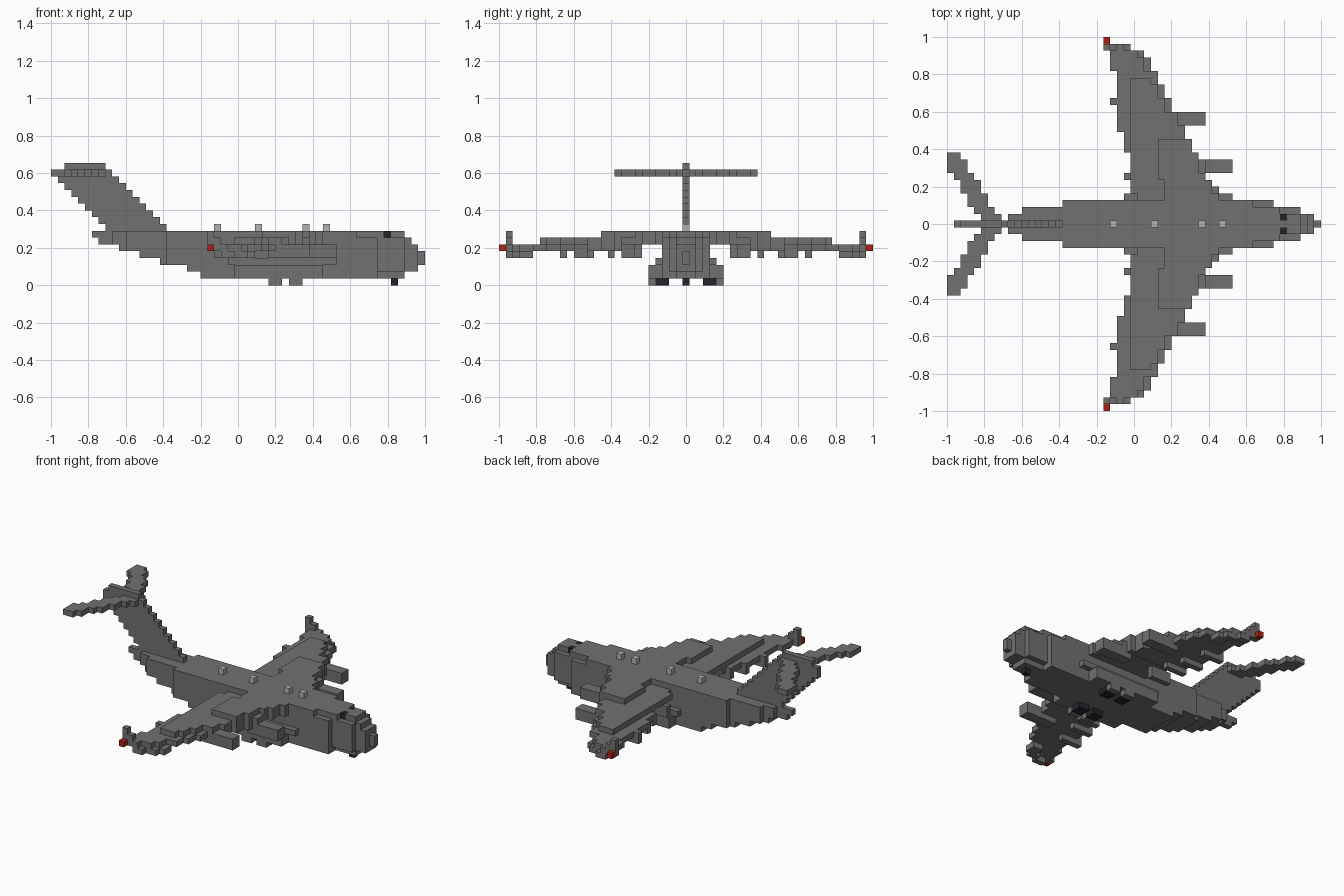
import bpy
import bmesh
from mathutils import Vector

UNIT = 2 / 55          # edge of one building block
taken = {}             # every filled block -> part name
parts = {}             # part name -> material

if "Cube" in bpy.data.objects:
    bpy.data.objects.remove(bpy.data.objects["Cube"])


def material(name, colour):
    mat = bpy.data.materials.new(name)
    mat.diffuse_color = (*colour, 1)
    mat.use_nodes = True
    mat.node_tree.nodes["Principled BSDF"].inputs["Base Color"].default_value = (*colour, 1)
    return mat


grey = material("hull grey", (0.165, 0.165, 0.165))
pale = material("pale grey", (0.45, 0.45, 0.45))
dark = material("near black", (0.017, 0.017, 0.024))
red = material("light red", (0.42, 0.018, 0.006))


def fill(part, mat, x, y, z):
    """Fill a block range, mirrored across the centre line."""
    parts[part] = mat
    for i in range(*x):
        for j in range(*y):
            for k in range(*z):
                taken[i, j, k] = taken[i, -j, k] = part


def step(j, table):
    """First value whose limit is at or above j."""
    return next(value for limit, value in table if j <= limit)


# Fuselage: each layer has its own start and end, tapered in plan
starts = [22, 20, 16, 13, 10, 7, 6]
ends = [52, 54, 55, 55, 54, 53, 52]
for k, (start, end) in enumerate(zip(starts, ends), 1):
    for i in range(start, end):
        half = step(i, [(8, 0), (10, 1), (16, 2), (47, 3), (51, 2), (53, 1), (54, 0)])
        if k == 7 and i >= 45:
            half = min(half, 2 if i < 49 else 1)
        if k == 1 and i >= 48:
            half = min(half, 1)
        fill("fuselage", grey, (i, i + 1), (0, half + 1), (k, k + 1))

# Wheel housings
fill("wheel_housing", grey, (27, 40), (4, 6), (1, 3))
fill("wheel_housing", grey, (26, 42), (4, 5), (3, 4))

# Drooping wings: leading and trailing edges stepped along the span
LEAD = [(4, 40), (6, 39), (7, 38), (10, 37), (12, 36), (14, 35), (16, 34),
        (18, 33), (20, 32), (22, 31), (24, 30), (25, 29), (26, 27)]
TRAIL = [(4, 28), (11, 27), (14, 26), (22, 25), (25, 24), (26, 23)]
for j in range(4, 27):
    lead, trail = step(j, LEAD), step(j, TRAIL)
    row = (j, j + 1)
    if j <= 12:
        fill("wing", grey, (32 if j <= 6 else 31, lead), row, (7, 8))
    if j <= 21:
        front = lead if j <= 16 else lead - 1
        fill("wing", grey, (max(trail, 27), front), row, (6, 7))
    if j >= 10:
        fill("wing", grey, (trail, lead - (j > 22)), row, (5, 6))
    if j >= 23:
        fill("wing", grey, (lead - 2, lead), row, (4, 5))

# Upturned wing ends with red lights
fill("winglet", grey, (23, 25), (26, 27), (6, 7))
fill("winglet", grey, (23, 24), (26, 27), (7, 8))
fill("wingtip_light", red, (23, 24), (27, 28), (5, 6))

# Flap fairings under the trailing edge
for j, i in [(7, 26), (11, 26), (14, 25), (18, 24)]:
    fill("flap_fairing", grey, (i, i + 4), (j, j + 1), (4, 6))

# Engines hung ahead of the wings
for j, i in [(8, 42), (15, 38)]:
    fill("engine", grey, (i - 6, i), (j, j + 2), (4, 6))
    fill("engine_pylon", grey, (i - 6, i - 4), (j, j + 2), (6, 7))

# Swept fin
for k in range(8, 16):
    fill("tail_fin", grey, (16 - k, 25 - k), (0, 1), (k, k + 1))
fill("tail_fin", grey, (2, 8), (0, 1), (17, 18))

# Swept tailplane on top of the fin
fill("tailplane", grey, (1, 9), (0, 1), (16, 17))
for j in range(1, 11):
    tip = step(j, [(1, 5), (2, 4), (4, 3), (6, 2), (7, 1), (10, 0)])
    fill("tailplane", grey, (tip, tip + (2 if j == 10 else 3)), (j, j + 1), (16, 17))

# Landing gear
for i in (32, 35):
    fill("main_wheel", dark, (i, i + 2), (3, 5), (0, 1))
    fill("wheel_door", grey, (i, i + 2), (5, 6), (0, 1))
fill("nose_wheel", dark, (50, 51), (0, 1), (0, 1))

# Cockpit windows and roof aerials
fill("cockpit_window", dark, (49, 50), (1, 2), (7, 8))
for i in (24, 30, 37, 40):
    fill("roof_aerial", pale, (i, i + 1), (0, 1), (8, 9))

# Skin each part: only the outer block sides, merged into flat faces
DIRECTIONS = [Vector(d) for d in ((1, 0, 0), (0, 1, 0), (0, 0, 1))]
for part, mat in parts.items():
    bm = bmesh.new()
    for cell in [c for c, owner in taken.items() if owner == part]:
        centre = Vector(cell) + Vector((0.5, 0, 0.5))
        for a in range(3):
            u, w = DIRECTIONS[(a + 1) % 3] / 2, DIRECTIONS[(a + 2) % 3] / 2
            for sign in (1, -1):
                n = DIRECTIONS[a] * sign
                if tuple(int(round(c)) for c in Vector(cell) + n) in taken:
                    continue
                mid = centre + n / 2
                ring = [mid - u - w, mid + u - w, mid + u + w, mid - u + w][::sign]
                bm.faces.new([bm.verts.new(p * UNIT - Vector((1, 0, 0))) for p in ring])
    bmesh.ops.remove_doubles(bm, verts=bm.verts, dist=UNIT / 100)
    bmesh.ops.dissolve_limit(bm, angle_limit=0.01, verts=bm.verts, edges=bm.edges)
    mesh = bpy.data.meshes.new(part)
    bm.to_mesh(mesh)
    bm.free()
    mesh.materials.append(mat)
    bpy.context.collection.objects.link(bpy.data.objects.new(part, mesh))
